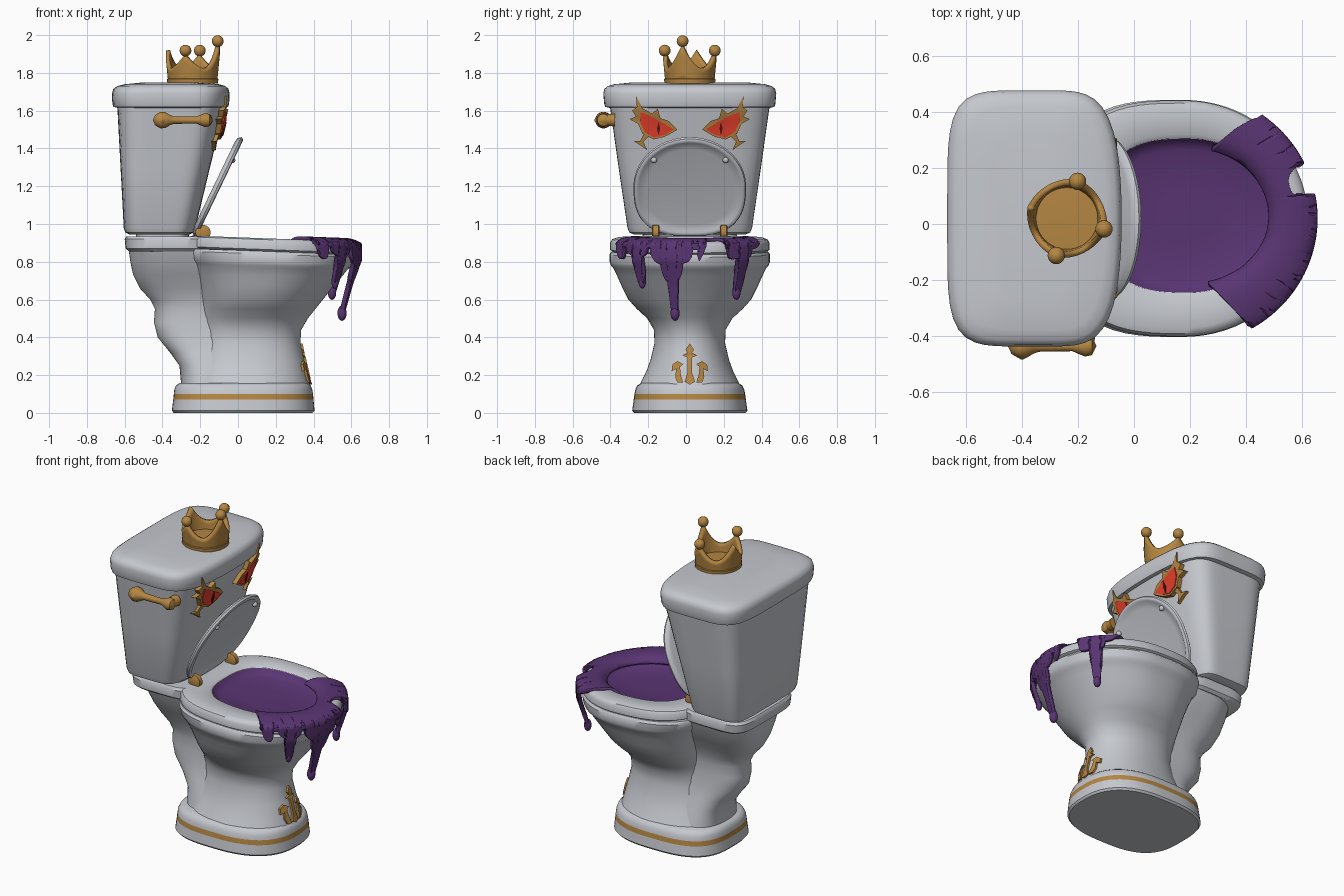
import bpy, bmesh, math
from mathutils import Vector, Matrix
from mathutils.bvhtree import BVHTree
from mathutils.geometry import tessellate_polygon

if "Cube" in bpy.data.objects:
    bpy.data.objects.remove(bpy.data.objects["Cube"])

CY = 0.02  # symmetry plane in y


def material(name, r, g, b):
    m = bpy.data.materials.new(name)
    m.diffuse_color = (r, g, b, 1)
    m.use_nodes = True
    m.node_tree.nodes["Principled BSDF"].inputs["Base Color"].default_value = m.diffuse_color
    return m


WHITE = material("porcelain", 0.56, 0.58, 0.62)
GOLD = material("gold", 0.46, 0.24, 0.055)
PURPLE = material("purple slime", 0.10, 0.035, 0.17)
RED = material("eye red", 0.80, 0.05, 0.025)
DARK = material("pupil dark red", 0.10, 0.008, 0.008)


def finish(name, bm, mat, angle=40):
    bmesh.ops.recalc_face_normals(bm, faces=bm.faces[:])
    me = bpy.data.meshes.new(name)
    bm.to_mesh(me)
    bm.free()
    me.materials.append(mat)
    me.shade_smooth()
    me.set_sharp_from_angle(angle=math.radians(angle))
    ob = bpy.data.objects.new(name, me)
    bpy.context.collection.objects.link(ob)
    return ob


def ring(z, x0, x1, b, ef=2, eb=2, k=0, cy=CY, n=72):
    """Superellipse section; ef/eb shape the front/back half, k bows the front."""
    cx, a, pts = (x0 + x1) / 2, (x1 - x0) / 2, []
    for i in range(n):
        t = 2 * math.pi * i / n
        c, s = math.cos(t), math.sin(t)
        e = ef if c >= 0 else eb
        r = (abs(c) ** e + abs(s) ** e) ** (-1 / e)
        x = cx + a * r * c - (k * (r * s) ** 2 * r * c if c > 0 else 0)
        pts.append(Vector((x, cy + b * r * s, z)))
    return pts


def tilt(pts):
    """Let the rim sink a little towards the front."""
    return [Vector((p.x, p.y, p.z - .032 * (p.x + .25) / .85 * min(1, max(0, (p.z - .68) / .18)))) for p in pts]


def loft(name, rings, mat, caps=(True, True), closed=True, angle=40, loop=False):
    bm = bmesh.new()
    vs = [[bm.verts.new(p) for p in r] for r in rings]
    if loop:
        vs.append(vs[0])
    n = len(rings[0])
    for a, b in zip(vs, vs[1:]):
        for i in range(n if closed else n - 1):
            j = (i + 1) % n
            bm.faces.new((a[i], a[j], b[j], b[i]))
    if closed and not loop:
        if caps[0]:
            bm.faces.new(vs[0][::-1])
        if caps[1]:
            bm.faces.new(vs[-1])
    return finish(name, bm, mat, angle)


def lathe(name, prof, mat, place, n=28):
    """Spin (height, radius) pairs about local z."""
    rings = [[place @ Vector((r * math.cos(2 * math.pi * i / n), r * math.sin(2 * math.pi * i / n), h))
              for i in range(n)] for h, r in prof]
    return loft(name, rings, mat)


def ball(name, loc, size, mat):
    bm = bmesh.new()
    bmesh.ops.create_uvsphere(bm, u_segments=20, v_segments=12, radius=1,
                              matrix=Matrix.Translation(loc) @ Matrix.Diagonal((*size, 1)))
    return finish(name, bm, mat)


def plate(name, outline, target, height, mat, side=1):
    """Outline of (distance from centre, z) laid on the +x side of a target."""
    me = target.data
    tree = BVHTree.FromPolygons([v.co for v in me.vertices], [p.vertices[:] for p in me.polygons])
    top = max(v.co.z for v in me.vertices) - .004
    bm = bmesh.new()
    lo, hi = [], []
    for d, z in outline:
        y = CY + side * d
        start = Vector((2, y + .0007, min(z, top) + .0003))
        hit = tree.ray_cast(start, Vector((-1, 0, 0)))[0] or tree.find_nearest(start)[0]
        lo.append(bm.verts.new((hit.x - .004, y, z)))
        hi.append(bm.verts.new((hit.x + height, y, z)))
    for i in range(len(lo)):
        j = (i + 1) % len(lo)
        bm.faces.new((lo[i], lo[j], hi[j], hi[i]))
    for tri in tessellate_polygon([[Vector((d, z, 0)) for d, z in outline]]):
        bm.faces.new([hi[i] for i in tri])
        bm.faces.new([lo[i] for i in reversed(tri)])
    return finish(name, bm, mat, 30)


# Plinth with painted gold stripe
plinth = loft("plinth", [ring(z, x0, x1, b, 2.5, 3) for z, x0, x1, b in [
    (0, -.34, .395, .295), (.012, -.35, .405, .305), (.07, -.343, .40, .297), (.10, -.34, .397, .293),
    (.125, -.337, .393, .288), (.145, -.328, .385, .278), (.157, -.31, .37, .26)]], WHITE)
plinth.data.materials.append(GOLD)
for p in plinth.data.polygons:
    if .07 < p.center.z < .10:
        p.material_index = 1

# Pedestal and bowl
bowl = loft("bowl", [tilt(ring(z, x0, x1, b, 2.1, 2.4 + max(0, z - .6) * 2.4)) for z, x0, x1, b in [
    (.14, -.27, .385, .27), (.17, -.26, .375, .255), (.22, -.24, .365, .23), (.28, -.22, .35, .208),
    (.37, -.20, .33, .187), (.44, -.20, .335, .19), (.50, -.20, .37, .225), (.55, -.20, .41, .28),
    (.60, -.205, .45, .325), (.67, -.215, .505, .36), (.73, -.23, .55, .385), (.775, -.245, .58, .405),
    (.79, -.25, .595, .417), (.81, -.265, .603, .424), (.855, -.275, .612, .424), (.87, -.27, .605, .412)]], WHITE)

# Rear trapway and shelf under the tank
loft("trapway", [ring(z, x0, x1, b, 4, 2.4) for z, x0, x1, b in [
    (.14, -.30, 0, .20), (.25, -.31, 0, .175), (.32, -.36, 0, .15), (.40, -.425, 0, .135),
    (.48, -.445, 0, .13), (.55, -.44, 0, .13), (.60, -.465, -.02, .14), (.66, -.52, -.04, .165),
    (.73, -.555, -.06, .205), (.80, -.57, -.08, .245), (.87, -.58, -.1, .27)]], WHITE)
loft("shelf", [ring(z, x0, x1, b, 5, 5) for z, x0, x1, b in [
    (.855, -.575, -.16, .27), (.87, -.595, -.15, .287), (.92, -.60, -.15, .292), (.935, -.59, -.16, .282)]], WHITE)
loft("tank_neck", [ring(z, -.54, -.26, .25, 5, 5) for z in (.92, .97)], WHITE)

# Seat ring and slime pool inside it
loft("seat", [tilt(ring(z, x0, x1, b, 2, 2.9, cy=cy)) for z, x0, x1, b, cy in [
    (.868, -.25, .60, .405, CY), (.88, -.27, .622, .422, CY), (.915, -.27, .622, .422, CY),
    (.932, -.26, .61, .412, CY), (.939, -.24, .59, .392, CY), (.939, -.125, .52, .29, .03),
    (.928, -.11, .505, .275, .03), (.868, -.10, .50, .27, .03)]], WHITE, loop=True)
loft("slime_pool", [tilt(ring(z, x0, x1, b, 2, 2.9, cy=.03)) for z, x0, x1, b in [
    (.93, -.113, .507, .277), (.905, -.095, .495, .262), (.892, -.06, .47, .235), (.888, .1, .3, .1)]],
    PURPLE, caps=(False, True))

# Tank and its lid
tank = loft("tank", [ring(z, x0, x1, b, 6, 6, k) for z, x0, x1, b, k in [
    (.945, -.575, -.255, .295, .02), (.955, -.597, -.235, .32, .02), (.98, -.605, -.225, .33, .02),
    (1.3, -.622, -.148, .377, .03), (1.64, -.64, -.065, .425, .04)]], WHITE)
loft("tank_lid", [ring(z, x0, x1, b, 5, 5, .045) for z, x0, x1, b in [
    (1.615, -.64, -.07, .425), (1.62, -.66, -.052, .448), (1.635, -.665, -.047, .453), (1.69, -.668, -.044, .458),
    (1.715, -.66, -.05, .452), (1.73, -.64, -.066, .435), (1.74, -.60, -.10, .40), (1.75, -.5, -.2, .3)]], WHITE)

# Raised toilet cover, recessed on the inside, with two bumpers
v = Vector((.24, 0, .50)).normalized()
place = Matrix.Translation((-.225, 0, .955)) @ Matrix(
    ((v.x, 0, -v.z, 0), (0, 1, 0, 0), (v.z, 0, v.x, 0), (0, 0, 0, 1)))
cover = [(.02, .03), (.014, .012), (.0, 0), (-.012, .005), (-.016, .014), (-.016, .024), (-.008, .034), (-.004, .07)]
loft("cover", [[place @ p for p in ring(z, i - .02, .56 - i, .298 - i, 2, 2.7)] for z, i in cover], WHITE)
for s in (-1, 1):
    ball("cover_bumper", place @ Vector((.43, CY + s * .19, -.01)), (.016, .016, .016), WHITE)
    # Hinges
    lathe("hinge", [(-.02, .03), (-.014, .04), (.014, .04), (.02, .03)], GOLD,
          Matrix.Translation((-.185, CY + s * .18, .955)) @ Matrix.Rotation(math.pi / 2, 4, 'X'))

# Slime spilling over the front rim: columns run outwards, then down in drips
DRIPS = [(-.07, .385, .03), (-.07, .20, .06), (-.07, .09, .105), (-.24, .22, .022), (.285, .285, .024),
         (.265, .06, .06), (.08, .08, .018), (-.33, .07, .025), (-.24, .04, .05)]
TOP = .13


def slime_length(t):
    y = CY + .42 * math.sin(t)
    fall = max(d * max(0, 1 - (abs(y - c) / w) ** 4) ** .5 for c, d, w in DRIPS)
    gap = .075 * max(0, 1 - ((y - .14) / .075) ** 4)
    return TOP + .025 + .006 * math.sin(t * 17) + fall - gap


def slime_point(t, l):
    inner = Vector((.20 + .29 * math.cos(1.28 * t), .03 + .25 * math.sin(1.28 * t)))
    outer = Vector((.182 + .456 * math.cos(t), CY + .438 * math.sin(t)))
    if l < TOP:
        f = l / TOP
        p = inner.lerp(outer, f)
        z = .946 - .035 * (1 - f) ** 6 - .02 * f ** 5
    else:
        z = .926 - (l - TOP)
        mid = Vector((.182, CY))
        p = mid + (outer - mid) * (1.015 - .6 * max(0, .84 - z))
    return tilt([Vector((p.x, p.y, z))])[0]


columns, N, M = [], 260, 34
for i in range(N + 1):
    q = i / N * 2 - 1
    t = math.radians(-1 + 59 * q)
    length = slime_length(t) * (1 - abs(q) ** 24 * .5)
    columns.append([slime_point(t, length * j / M) for j in range(M + 1)])
slime = loft("slime_spill", columns, PURPLE, closed=False, angle=60)
sol = slime.modifiers.new("thickness", 'SOLIDIFY')
sol.thickness, sol.offset = .024, 0
for y, r in ((-.07, .024), (-.24, .018), (.285, .022)):
    t = math.asin((y - CY) / .42)
    ball("slime_drop", slime_point(t, slime_length(t) - .015), (r, r, r * 1.7), PURPLE)

# Angry eyes on the tank front
FRAME = [(.065, 1.5), (.11, 1.545), (.155, 1.56), (.17, 1.61), (.2, 1.585), (.25, 1.612), (.285, 1.678),
         (.28, 1.62), (.305, 1.6), (.285, 1.57), (.318, 1.555), (.274, 1.53), (.25, 1.478), (.19, 1.448), (.13, 1.463)]
IRIS = [(.085, 1.5), (.15, 1.54), (.22, 1.577), (.262, 1.592), (.262, 1.535), (.239, 1.487), (.19, 1.458), (.13, 1.473)]
PUPIL = [(.165, 1.54), (.174, 1.505), (.165, 1.468), (.157, 1.505)]
FLOURISH = [(.215, 1.465), (.245, 1.435), (.225, 1.39), (.255, 1.412), (.298, 1.44), (.262, 1.44), (.245, 1.475)]
for s in (-1, 1):
    plate("eye_frame", FRAME, tank, .028, GOLD, s)
    plate("eye_flourish", FLOURISH, tank, .02, GOLD, s)
    plate("eye_iris", IRIS, tank, .032, RED, s)
    plate("eye_pupil", PUPIL, tank, .036, DARK, s)

# Gilded ornament on the pedestal front
STEM = [(0, .368), (.022, .335), (.012, .318), (.038, .305), (.012, .293), (.013, .21), (.027, .165), (0, .15)]
CURL = [(.035, .16), (.065, .16), (.077, .19), (.072, .232), (.096, .222), (.092, .255), (.066, .274),
        (.035, .258), (.052, .243), (.047, .2)]
plate("ornament_stem", STEM + [(-d, z) for d, z in STEM[-2:0:-1]], bowl, .012, GOLD)
for s in (-1, 1):
    plate("ornament_curl", CURL, bowl, .012, GOLD, s)

# Flush handle
lathe("flush_handle", [(-.45, .002), (-.438, .028), (-.41, .044), (-.385, .042), (-.36, .027), (-.34, .02),
                       (-.22, .018), (-.2, .027), (-.175, .037), (-.15, .032), (-.135, .002)], GOLD,
      Matrix.Translation((0, -.437, 1.55)) @ Matrix.Rotation(math.pi / 2, 4, 'Y'))
for x, y, prof in ((-.17, -.375, [(0, .035), (.05, .028), (.07, .025)]),
                   (-.40, -.455, [(0, .03), (.02, .02), (.03, .003)])):
    lathe("handle_mount", prof, GOLD, Matrix.Translation((x, y, 1.55)) @ Matrix.Rotation(math.pi / 2, 4, 'X'))

# Crown: four spikes, three with balls
C, HEIGHTS = Vector((-.24, CY, 1.745)), (.205, .155, .175, .155)
walls = []
for i in range(96):
    k = i / 24
    near = max(0, 1 - 2 * abs(k - round(k)))
    h = .08 + (HEIGHTS[round(k) % 4] - .08) * near ** 1.8
    th = math.radians(90 * k - 16)
    walls.append([C + Vector(((.118 + .1 * h * f) * math.cos(th), (.118 + .1 * h * f) * math.sin(th), h * f))
                  for f in (0, .25, .5, .75, 1)])
crown = loft("crown", walls, GOLD, closed=False, loop=True, angle=60)
sol = crown.modifiers.new("thickness", 'SOLIDIFY')
sol.thickness, sol.offset = .022, 0
lathe("crown_band", [(0, .134), (.022, .136), (.03, .128), (.032, .1)], GOLD, Matrix.Translation(C))
for i in (0, 1, 3):
    th = math.radians(90 * i - 16)
    ball("crown_ball", C + Vector((.138 * math.cos(th), .138 * math.sin(th), HEIGHTS[i] + .018)), (.031,) * 3, GOLD)
